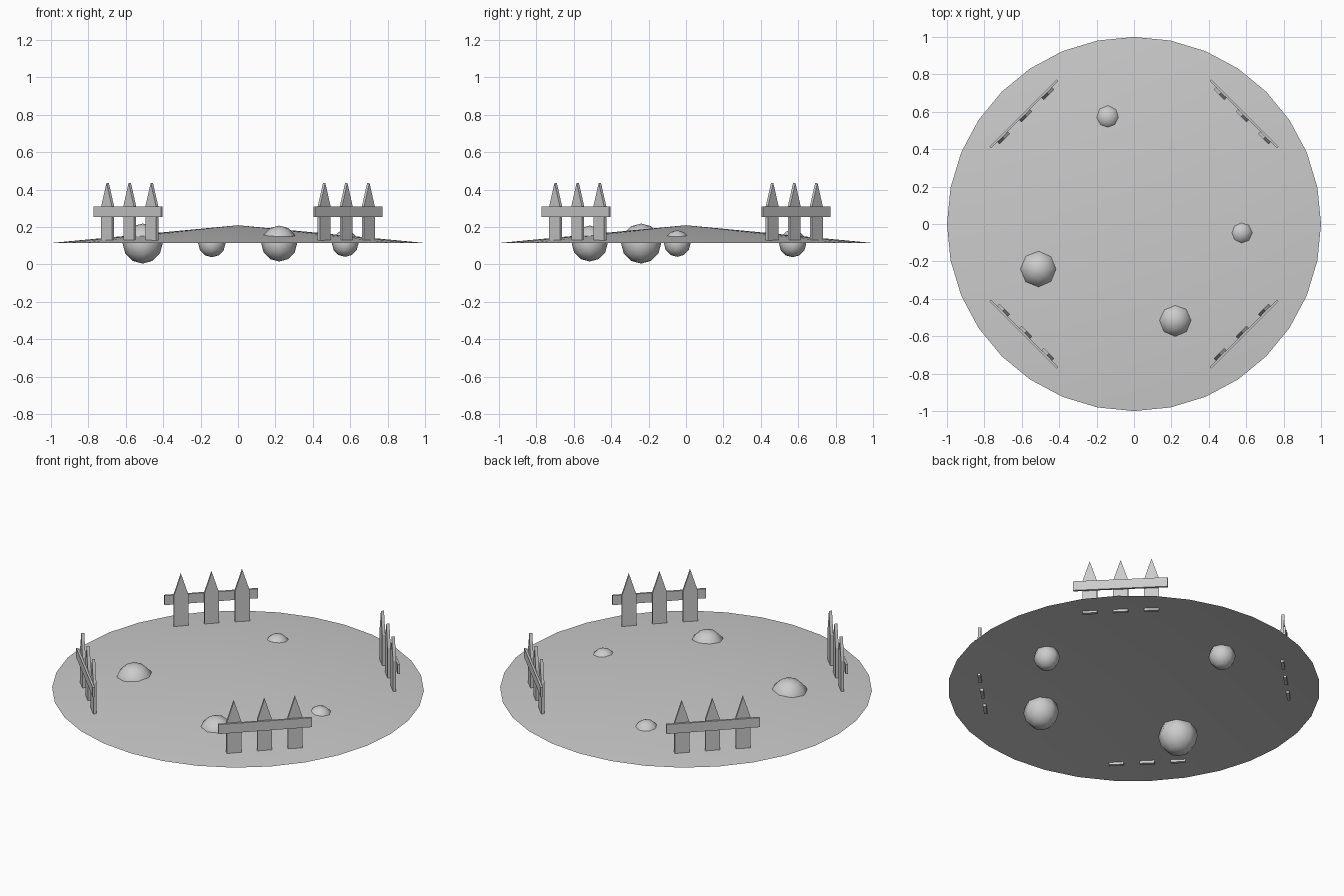
import bpy, bmesh
from math import pi, cos, sin
from mathutils import Matrix

if "Cube" in bpy.data.objects:
    bpy.data.objects.remove(bpy.data.objects["Cube"])

RIM_Z, PEAK_Z = 0.115, 0.21


def finish(bm, name, smooth=False):
    mesh = bpy.data.meshes.new(name)
    bm.to_mesh(mesh)
    bm.free()
    for p in mesh.polygons:
        p.use_smooth = smooth
    obj = bpy.data.objects.new(name, mesh)
    bpy.context.collection.objects.link(obj)
    return obj


# Ground: shallow 32-sided cone, open underneath
bm = bmesh.new()
rim = [bm.verts.new((cos(i * pi / 16), sin(i * pi / 16), RIM_Z)) for i in range(32)]
peak = bm.verts.new((0, 0, PEAK_Z))
for i in range(32):
    bm.faces.new((rim[i], rim[(i + 1) % 32], peak))
finish(bm, "ground_mound", True)

# Rocks: low-poly balls half sunk in the mound
rocks = [(-0.51, -0.24, 0.107), (0.22, -0.515, 0.096),
         (-0.14, 0.57, 0.073), (0.573, -0.047, 0.071)]
for n, (x, y, r) in enumerate(rocks, 1):
    bm = bmesh.new()
    bmesh.ops.create_uvsphere(bm, u_segments=8, v_segments=6, radius=r,
                              matrix=Matrix.Translation((x, y, 0.112)))
    finish(bm, f"rock_{n}", True)


def prism(bm, profile, depth_in, depth_out):
    """Extrude a profile in the (tangent, z) plane between two radial depths."""
    inner = [bm.verts.new((depth_in, t, z)) for t, z in profile]
    outer = [bm.verts.new((depth_out, t, z)) for t, z in profile]
    bm.faces.new(inner)
    bm.faces.new(outer)
    k = len(profile)
    for i in range(k):
        j = (i + 1) % k
        bm.faces.new((inner[i], inner[j], outer[j], outer[i]))


# Fences: three pointed pickets inside one rail, repeated at the four diagonals
for q in range(4):
    bm = bmesh.new()
    w = 0.04
    for t in (-0.167, 0, 0.167):
        prism(bm, [(t - w, 0.117), (t + w, 0.117), (t + w, 0.312),
                   (t, 0.437), (t - w, 0.312)], 0.81, 0.827)
    prism(bm, [(-0.255, 0.254), (0.255, 0.254), (0.255, 0.31), (-0.255, 0.31)],
          0.827, 0.839)
    bmesh.ops.recalc_face_normals(bm, faces=bm.faces)
    bmesh.ops.rotate(bm, verts=bm.verts, cent=(0, 0, 0),
                     matrix=Matrix.Rotation(pi / 4 + q * pi / 2, 3, 'Z'))
    finish(bm, f"fence_{q + 1}")
